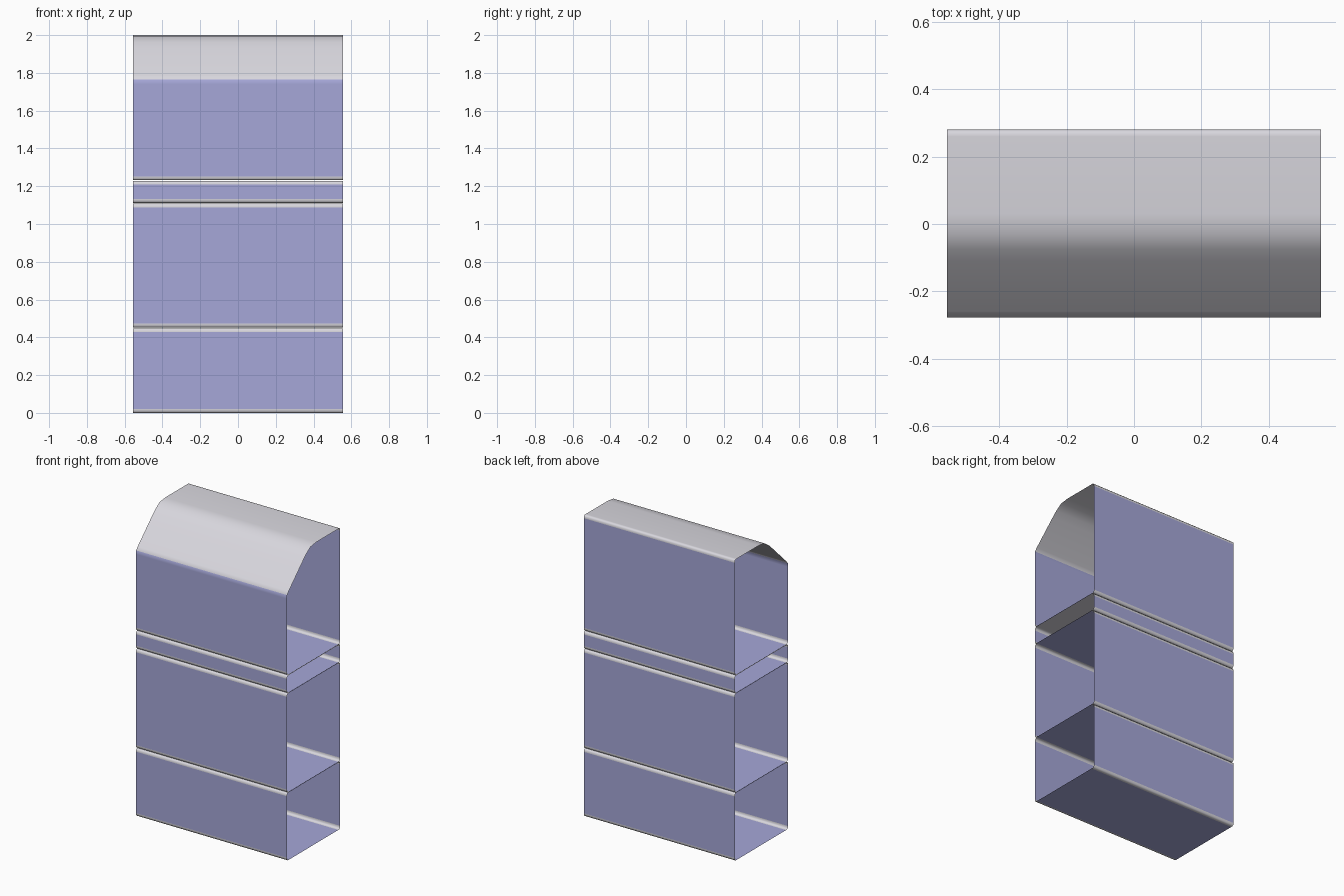
import bpy, bmesh
from mathutils import Vector

if "Cube" in bpy.data.objects:
    bpy.data.objects.remove(bpy.data.objects["Cube"])


def material(name, rgb):
    m = bpy.data.materials.new(name)
    m.diffuse_color = (*rgb, 1)
    m.use_nodes = True
    m.node_tree.nodes["Principled BSDF"].inputs["Base Color"].default_value = m.diffuse_color
    return m


GREY = material("light grey trim", (0.69, 0.68, 0.73))
BLUE = material("soft blue panel", (0.38, 0.39, 0.69))
HALF, FRONT, BACK = 0.555, -0.277, 0.28
BEVEL, SUPPORT = 0.008, 0.02


def rounded(corners):
    """Profile with small bevels, plus support points keeping the shading tight.
    Corners are (y, z, rounded?)."""
    pts = []
    n = len(corners)
    for i, (y, z, soft) in enumerate(corners):
        p = Vector((y, z))
        if not soft:
            pts.append((p, True))
            continue
        a = (Vector(corners[i - 1][:2]) - p).normalized()
        b = (Vector(corners[(i + 1) % n][:2]) - p).normalized()
        for d, dist in ((a, SUPPORT), (a, BEVEL), (b, BEVEL), (b, SUPPORT)):
            pts.append((p + d * dist, True))
    return [p for p, _ in pts]


def sleeve(name, corners, is_grey):
    """Open-ended sheet tube along x; is_grey picks the colour of each strip."""
    pts = rounded(corners)
    bm = bmesh.new()
    rings = [[bm.verts.new((x, p.x, p.y)) for p in pts] for x in (-HALF, HALF)]
    n = len(pts)
    for i in range(n):
        j = (i + 1) % n
        f = bm.faces.new((rings[0][i], rings[1][i], rings[1][j], rings[0][j]))
        f.smooth = True
        mid, length = (pts[i] + pts[j]) / 2, (pts[j] - pts[i]).length
        f.material_index = 0 if length < 0.013 or is_grey(mid) else 1
    bm.normal_update()
    # Make the strips face outward
    centre = Vector((0, 0, (corners[0][1] + corners[-1][1]) / 2))
    if sum((f.calc_center_median() - centre).dot(f.normal) for f in bm.faces) < 0:
        bmesh.ops.reverse_faces(bm, faces=bm.faces[:])
    me = bpy.data.meshes.new(name)
    bm.to_mesh(me)
    bm.free()
    me.materials.append(GREY)
    me.materials.append(BLUE)
    ob = bpy.data.objects.new(name, me)
    bpy.context.collection.objects.link(ob)
    return ob


def box(z0, z1):
    return [(FRONT, z0, True), (BACK, z0, True), (BACK, z1, True), (FRONT, z1, True)]


# Three plain stacked compartments
sleeve("lower_compartment", box(0, 0.448), lambda p: False)
sleeve("middle_compartment", box(0.452, 1.108), lambda p: False)
sleeve("narrow_compartment", box(1.112, 1.228), lambda p: p.y > 1.225)

# Upper compartment with sloping front and flat grey top
hood = [(FRONT, 1.232, True), (BACK, 1.232, True), (BACK, 2.0, True),
        (0.03, 2.0, False), (-0.03, 1.992, False), (-0.075, 1.962, False),
        (-0.11, 1.93, False), (-0.26, 1.785, False), (FRONT, 1.765, False),
        (FRONT, 1.74, False)]
sleeve("upper_compartment", hood, lambda p: p.y > 1.77)
